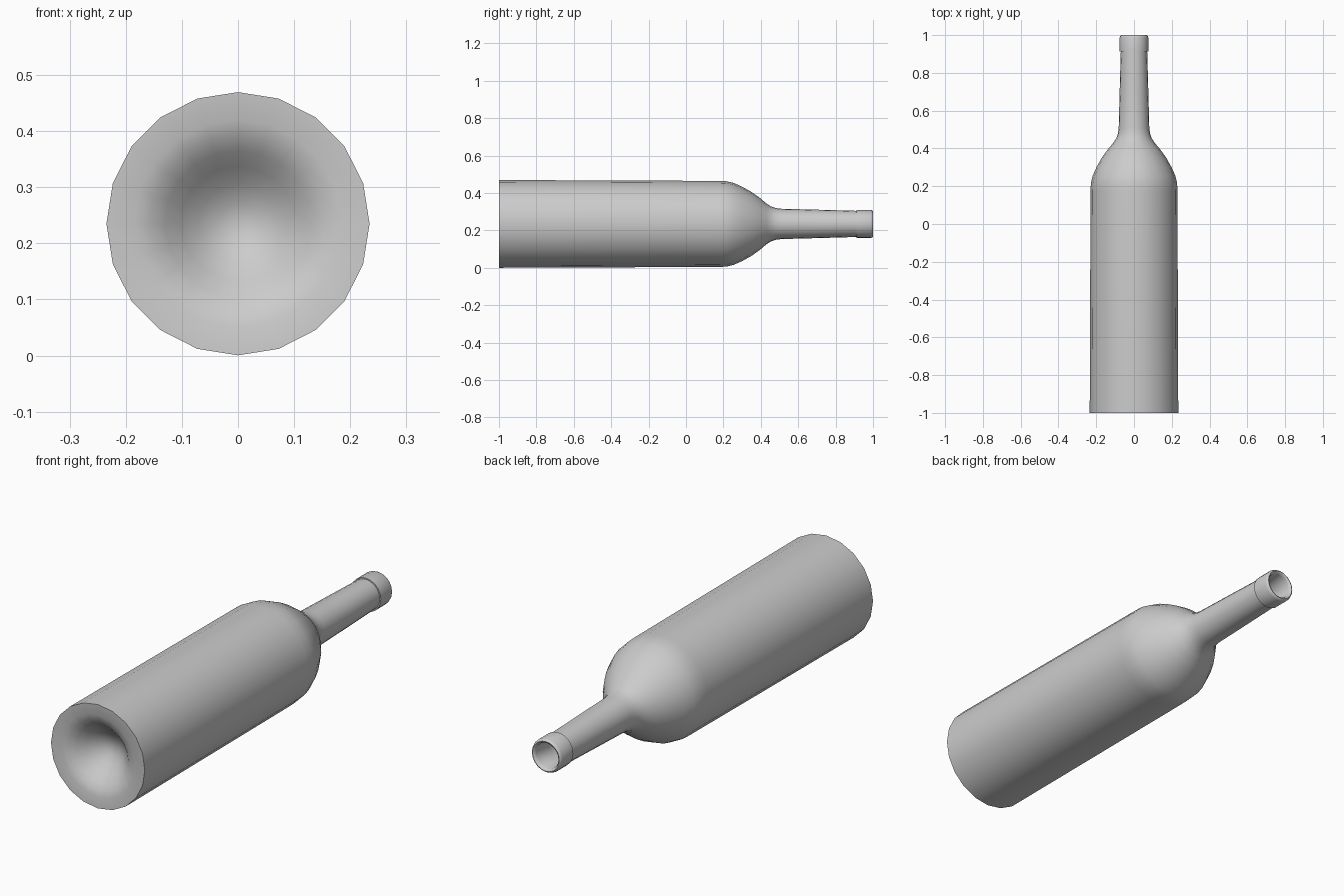
import bpy, bmesh, math

if "Cube" in bpy.data.objects:
    bpy.data.objects.remove(bpy.data.objects["Cube"])

SIDES = 20
AXIS_Z = 0.235

# Profile as (y along the bottle, radius)
punt = [(-0.885, 0.0), (-0.892, 0.035), (-0.912, 0.07), (-0.94, 0.102),
        (-0.968, 0.13), (-0.987, 0.157), (-0.997, 0.185)]
body = [(-1.0, 0.2345), (-0.72, 0.2335), (0.17, 0.230)]
shoulder = [(0.215, 0.2285), (0.255, 0.219), (0.30, 0.199), (0.35, 0.171),
            (0.395, 0.139), (0.43, 0.109), (0.455, 0.093), (0.48, 0.085), (0.51, 0.081)]
neck = [(0.70, 0.076), (0.912, 0.070)]
lip = [(0.912, 0.0755), (0.988, 0.0755), (0.997, 0.072), (1.0, 0.067),
       (0.997, 0.061), (0.988, 0.057)]
inside = [(0.90, 0.056), (0.51, 0.066), (0.46, 0.077), (0.43, 0.094), (0.35, 0.155),
          (0.255, 0.204), (0.17, 0.215), (-0.97, 0.217), (-0.975, 0.185),
          (-0.95, 0.13), (-0.90, 0.08), (-0.87, 0.035), (-0.865, 0.0)]
profile = punt + body + shoulder + neck + lip + inside


def lathe(name, points):
    """Spin a profile around the y axis, closing both poles."""
    bm = bmesh.new()
    rings = []
    for y, r in points:
        n = SIDES if r > 0 else 1
        rings.append([bm.verts.new((r * math.sin(2 * math.pi * i / SIDES), y,
                                    AXIS_Z + r * math.cos(2 * math.pi * i / SIDES)))
                      for i in range(n)])
    for a, b in zip(rings, rings[1:]):
        for i in range(SIDES):
            j = (i + 1) % SIDES
            loop = [a[i % len(a)], a[j % len(a)], b[j % len(b)], b[i % len(b)]]
            bm.faces.new(list(dict.fromkeys(loop)))
    bmesh.ops.recalc_face_normals(bm, faces=bm.faces)
    mesh = bpy.data.meshes.new(name)
    bm.to_mesh(mesh)
    bm.free()
    obj = bpy.data.objects.new(name, mesh)
    bpy.context.collection.objects.link(obj)
    return obj


# Bottle lying on its side, hollow with a domed base
bottle = lathe("bottle", profile)
bpy.context.view_layer.objects.active = bottle
bottle.select_set(True)
bpy.ops.object.shade_smooth_by_angle(angle=math.radians(40))
